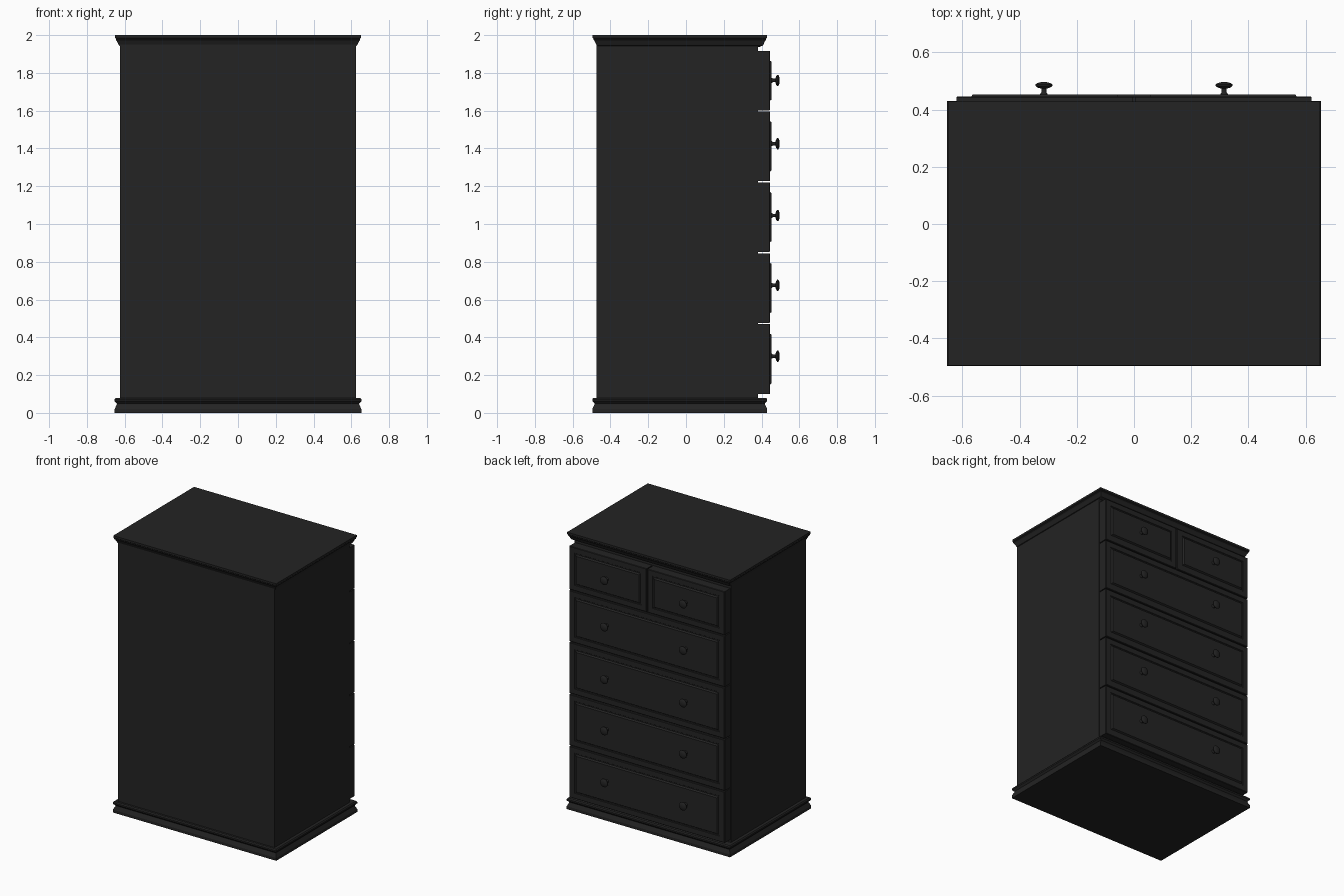
import bpy, bmesh, math
from mathutils import Matrix

if "Cube" in bpy.data.objects:
    bpy.data.objects.remove(bpy.data.objects["Cube"])

paint = bpy.data.materials.new("black_paint")
paint.diffuse_color = (0.017, 0.017, 0.017, 1)
paint.use_nodes = True
paint.node_tree.nodes["Principled BSDF"].inputs["Base Color"].default_value = paint.diffuse_color


def finish(bm, name, smooth=False):
    bmesh.ops.recalc_face_normals(bm, faces=bm.faces)
    mesh = bpy.data.meshes.new(name)
    bm.to_mesh(mesh)
    bm.free()
    mesh.materials.append(paint)
    obj = bpy.data.objects.new(name, mesh)
    bpy.context.collection.objects.link(obj)
    if smooth:
        bpy.ops.object.select_all(action='DESELECT')
        obj.select_set(True)
        bpy.context.view_layer.objects.active = obj
        bpy.ops.object.shade_smooth_by_angle(angle=math.radians(40))
    return obj


def loft(rings, name, smooth=False):
    """Skin a stack of closed rings and cap both ends."""
    bm = bmesh.new()
    loops = [[bm.verts.new(p) for p in ring] for ring in rings]
    n = len(loops[0])
    for a, b in zip(loops, loops[1:]):
        for i in range(n):
            j = (i + 1) % n
            bm.faces.new((a[i], a[j], b[j], b[i]))
    bm.faces.new(loops[0])
    bm.faces.new(loops[-1])
    return finish(bm, name, smooth)


def moulding(profile, name):
    """Rectangular moulding from (outward offset, height) pairs."""
    rings = []
    for d, z in profile:
        x, back, front = 0.625 + d, -0.468 - d, 0.402 + d
        rings.append([(-x, back, z), (x, back, z), (x, front, z), (-x, front, z)])
    return loft(rings, name)


def drawer(x0, x1, z0, z1, name):
    """Drawer front with a bevelled raised panel, facing +y."""
    rings = []
    for inset, y in ((0, 0.38), (0, 0.443), (0.003, 0.446), (0.04, 0.446),
                     (0.043, 0.442), (0.049, 0.442), (0.056, 0.453)):
        a, b, c, d = x0 + inset, x1 - inset, z0 + inset, z1 - inset
        rings.append([(a, y, c), (b, y, c), (b, y, d), (a, y, d)])
    return loft(rings, name)


def knob(x, z, name):
    """Turned knob: stem and domed head along +y."""
    profile = ((0.014, 0.450), (0.013, 0.455), (0.009, 0.460), (0.009, 0.473),
               (0.022, 0.477), (0.030, 0.483), (0.030, 0.488),
               (0.022, 0.493), (0.010, 0.496))
    rings = [[(x + r * math.cos(t), y, z + r * math.sin(t))
              for t in (2 * math.pi * k / 20 for k in range(20))]
             for r, y in profile]
    return loft(rings, name, True)


# Carcass
bm = bmesh.new()
bmesh.ops.create_cube(bm, size=1, matrix=Matrix.Translation((0, -0.0475, 1.01))
                      @ Matrix.Diagonal((1.25, 0.855, 1.88, 1)))
finish(bm, "cabinet_body")

# Base and top mouldings
moulding(((0.028, 0), (0.028, 0.02), (0.022, 0.033), (0.016, 0.045), (0.016, 0.05),
          (0.022, 0.056), (0.028, 0.062), (0.028, 0.072), (0.022, 0.08)), "base_moulding")
moulding(((-0.012, 1.938), (0.005, 1.945), (0.01, 1.955), (0.016, 1.968),
          (0.022, 1.976), (0.022, 1.982), (0.026, 1.986), (0.026, 2.0)), "top_moulding")

# Four wide drawers, each with two knobs
rows = ((0.10, 0.47, 0.30), (0.477, 0.845, 0.675),
        (0.853, 1.22, 1.045), (1.227, 1.595, 1.425))
for z0, z1, _ in rows:
    drawer(-0.62, 0.62, z0, z1, "wide_drawer")

# Two small drawers at the top
for s in (-1, 1):
    drawer(min(s * 0.004, s * 0.62), max(s * 0.004, s * 0.62), 1.602, 1.915, "small_drawer")
    for z in [r[2] for r in rows] + [1.76]:
        knob(s * 0.315, z, "drawer_knob")
